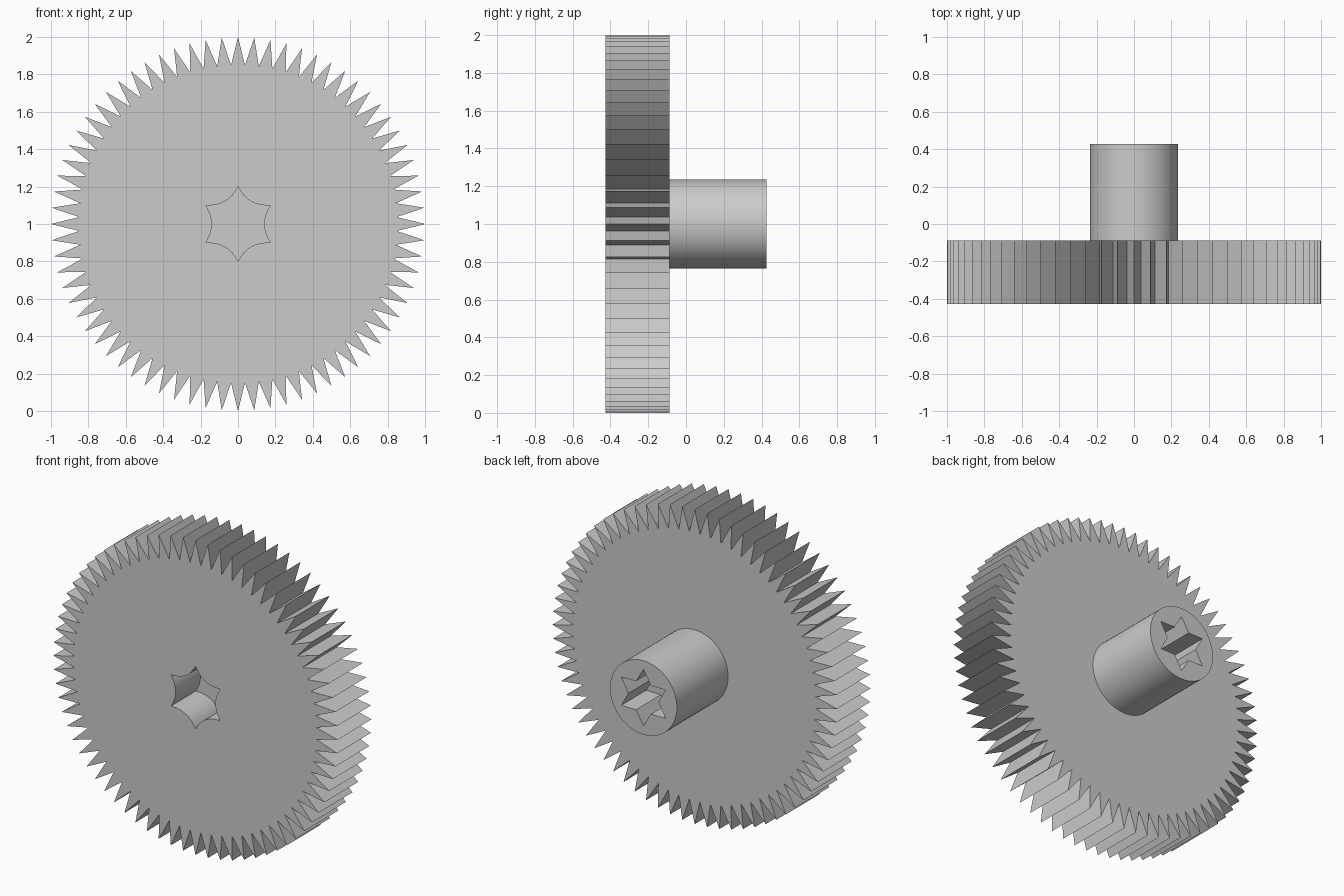
import bpy
import bmesh
from math import sin, cos, pi, radians

cube = bpy.data.objects.get("Cube")
if cube:
    bpy.data.objects.remove(cube, do_unlink=True)

TEETH = 72
AXIS_Z = 1.0
FRONT, DISC_BACK, BACK = -0.427, -0.087, 0.427

# One plain grey for the whole part
grey = bpy.data.materials.new("plain_grey")
grey.use_nodes = True
colour = (0.6, 0.6, 0.6, 1.0)
grey.diffuse_color = colour
grey.node_tree.nodes["Principled BSDF"].inputs["Base Color"].default_value = colour


def polar(radius, angle):
    """Point at an angle measured clockwise from the top."""
    return radius * sin(angle), radius * cos(angle)


def prism(name, outline, y0, y1):
    """Extrude an x/z outline along y around the axle."""
    bm = bmesh.new()
    face = bm.faces.new([bm.verts.new((x, y0, AXIS_Z + z)) for x, z in outline])
    result = bmesh.ops.extrude_face_region(bm, geom=[face], use_keep_orig=True)
    moved = [g for g in result["geom"] if isinstance(g, bmesh.types.BMVert)]
    bmesh.ops.translate(bm, verts=moved, vec=(0, y1 - y0, 0))
    bmesh.ops.recalc_face_normals(bm, faces=bm.faces)
    mesh = bpy.data.meshes.new(name)
    bm.to_mesh(mesh)
    bm.free()
    mesh.materials.append(grey)
    obj = bpy.data.objects.new(name, mesh)
    bpy.context.collection.objects.link(obj)
    return obj


def cut(target, cutter):
    """Subtract the cutter, then smooth the curved walls only."""
    cutter.hide_render = True
    mod = target.modifiers.new("socket", 'BOOLEAN')
    mod.operation = 'DIFFERENCE'
    mod.solver = 'EXACT'
    mod.object = cutter
    bpy.ops.object.select_all(action='DESELECT')
    bpy.context.view_layer.objects.active = target
    target.select_set(True)
    bpy.ops.object.modifier_apply(modifier=mod.name)
    bpy.data.objects.remove(cutter, do_unlink=True)
    bpy.ops.object.shade_smooth_by_angle(angle=radians(30))


def star(count, tip, root):
    """Straight-sided star with its first tip at the top."""
    return [polar(root if i % 2 else tip, i * pi / count) for i in range(2 * count)]


def scalloped_star(count, tip, root, steps=8):
    """Star whose sides are arcs bulging towards the middle."""
    points = []
    half = pi / count
    for i in range(count):
        mid = (2 * i + 1) * half
        for s in range(steps):
            t = 2 * s / steps - 1
            out = root + (tip * cos(half) - root) * t * t
            along = tip * sin(half) * t
            points.append((out * sin(mid) + along * cos(mid),
                           out * cos(mid) - along * sin(mid)))
    return points


# Toothed disc with a scalloped socket in the front
gear_disc = prism("gear_disc", star(TEETH, 1.0, 0.85), FRONT, DISC_BACK)
cut(gear_disc, prism("front_socket_cutter", scalloped_star(6, 0.2, 0.14),
                     FRONT - 0.05, FRONT + 0.25))

# Round hub with a ridged socket in its end
circle = [polar(0.235, 2 * pi * i / 64) for i in range(64)]
hub = prism("hub", circle, DISC_BACK - 0.02, BACK)
cut(hub, prism("back_socket_cutter", star(6, 0.18, 0.105), BACK - 0.25, BACK + 0.05))
